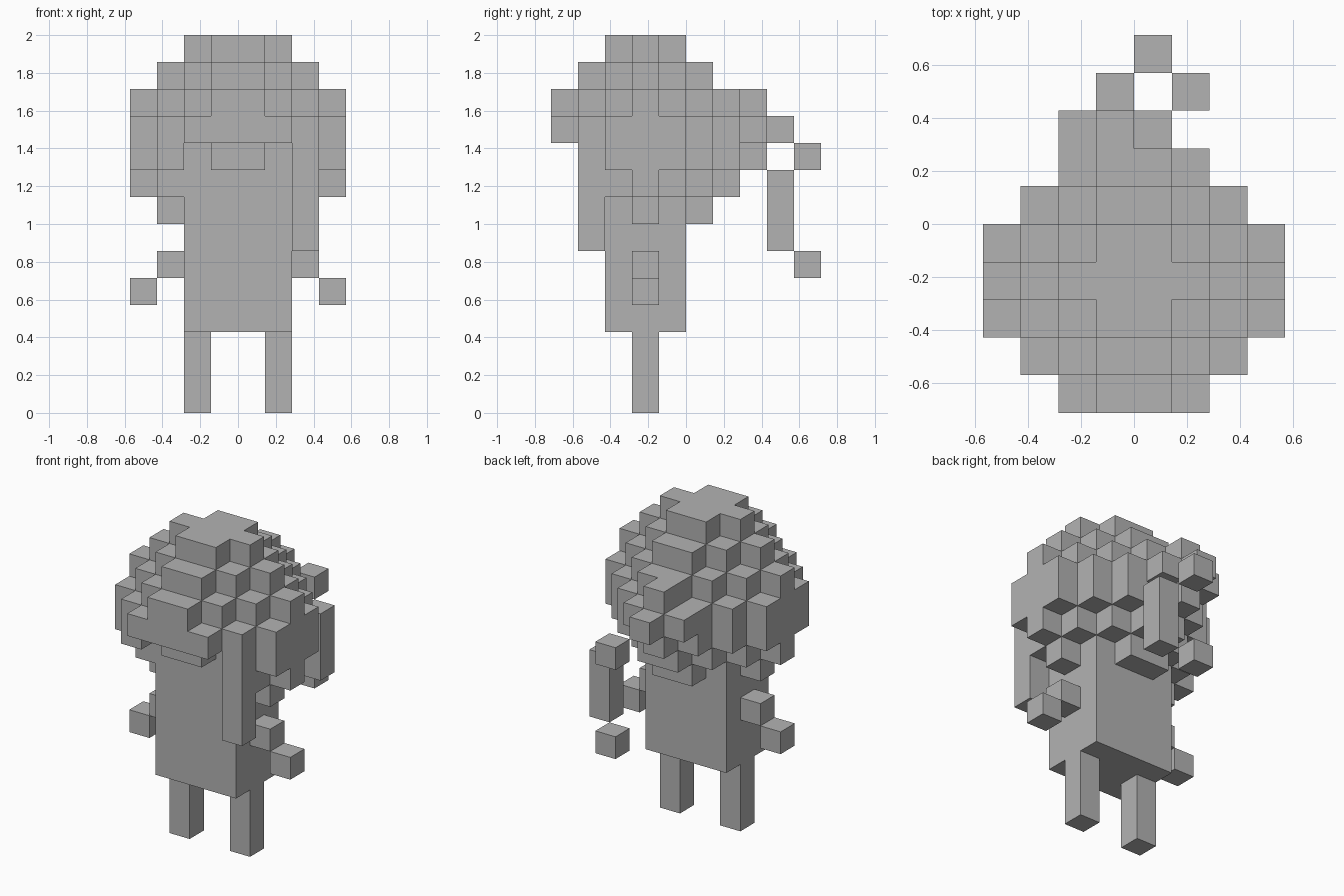
import bpy, bmesh
from itertools import product

if "Cube" in bpy.data.objects:
    bpy.data.objects.remove(bpy.data.objects["Cube"])

U = 2 / 14  # edge length of one cube

grey = bpy.data.materials.new("plain_grey")
grey.diffuse_color = (0.45, 0.45, 0.45, 1)
grey.use_nodes = True
grey.node_tree.nodes["Principled BSDF"].inputs["Base Color"].default_value = grey.diffuse_color


def box(x0, x1, y0, y1, z0, z1):
    """Cells filling a block, in cube units."""
    return set(product(range(x0, x1), range(y0, y1), range(z0, z1)))


parts = {}

# Body, legs, arms and hands
parts["body"] = box(-2, 2, -3, 0, 3, 10)
for side, sx in (("left", -2), ("right", 1)):
    parts[side + "_leg"] = box(sx, sx + 1, -2, -1, 0, 3)
for side, arm, hand in (("left", -3, -4), ("right", 2, 3)):
    parts[side + "_arm"] = box(arm, arm + 1, -2, -1, 5, 6)
    parts[side + "_hand"] = box(hand, hand + 1, -2, -1, 4, 5)

# Round mop of hair: each layer is a stepped diamond
hair = set()
reach = {7: 3, 8: 4, 9: 5, 10: 5, 11: 4, 12: 3, 13: 2}
for z, r in reach.items():
    for y in range(-5, 2):
        w = min(4, r - abs(y + 2))
        if w > 0:
            hair |= box(-w, w, y, y + 1, z, z + 1)
# Face opening below the fringe
hair -= box(-4, 4, -5, -4, 7, 10) | box(-4, 4, -4, -3, 7, 9)
hair -= box(-2, -1, -4, -3, 9, 10) | box(1, 2, -4, -3, 9, 10)
parts["hair"] = hair - parts["body"]

# Long lock beside the face
parts["side_lock"] = box(2, 3, -4, -3, 6, 9)

# Plus-shaped hair knot and the curling tail behind it
parts["hair_knot"] = (box(-2, 1, 2, 3, 10, 11) | box(-1, 0, 2, 3, 9, 12)
                      | box(-1, 0, 3, 4, 10, 11))
parts["tail_upper"] = box(0, 1, 4, 5, 9, 10)
parts["tail_lock"] = box(1, 2, 3, 4, 6, 9)
parts["tail_tip"] = box(0, 1, 4, 5, 5, 6)

solid = set().union(*parts.values())


def build(name, cells):
    """Outer shell of the cells, with flat areas merged."""
    bm = bmesh.new()
    verts = {}

    def vert(p):
        if p not in verts:
            verts[p] = bm.verts.new([c * U for c in p])
        return verts[p]

    for cell in sorted(cells):
        for axis, step in product(range(3), (-1, 1)):
            near = list(cell)
            near[axis] += step
            if tuple(near) in solid:
                continue
            a, b = (axis + 1) % 3, (axis + 2) % 3
            loop = []
            for da, db in ((0, 0), (1, 0), (1, 1), (0, 1)):
                p = list(cell)
                p[axis] += step > 0
                p[a] += da
                p[b] += db
                loop.append(vert(tuple(p)))
            bm.faces.new(loop if step > 0 else loop[::-1])
    bmesh.ops.dissolve_limit(bm, angle_limit=0.01, verts=bm.verts[:],
                             edges=bm.edges[:])
    mesh = bpy.data.meshes.new(name)
    bm.to_mesh(mesh)
    bm.free()
    mesh.materials.append(grey)
    bpy.context.collection.objects.link(bpy.data.objects.new(name, mesh))


for part_name, part_cells in parts.items():
    build(part_name, part_cells)
